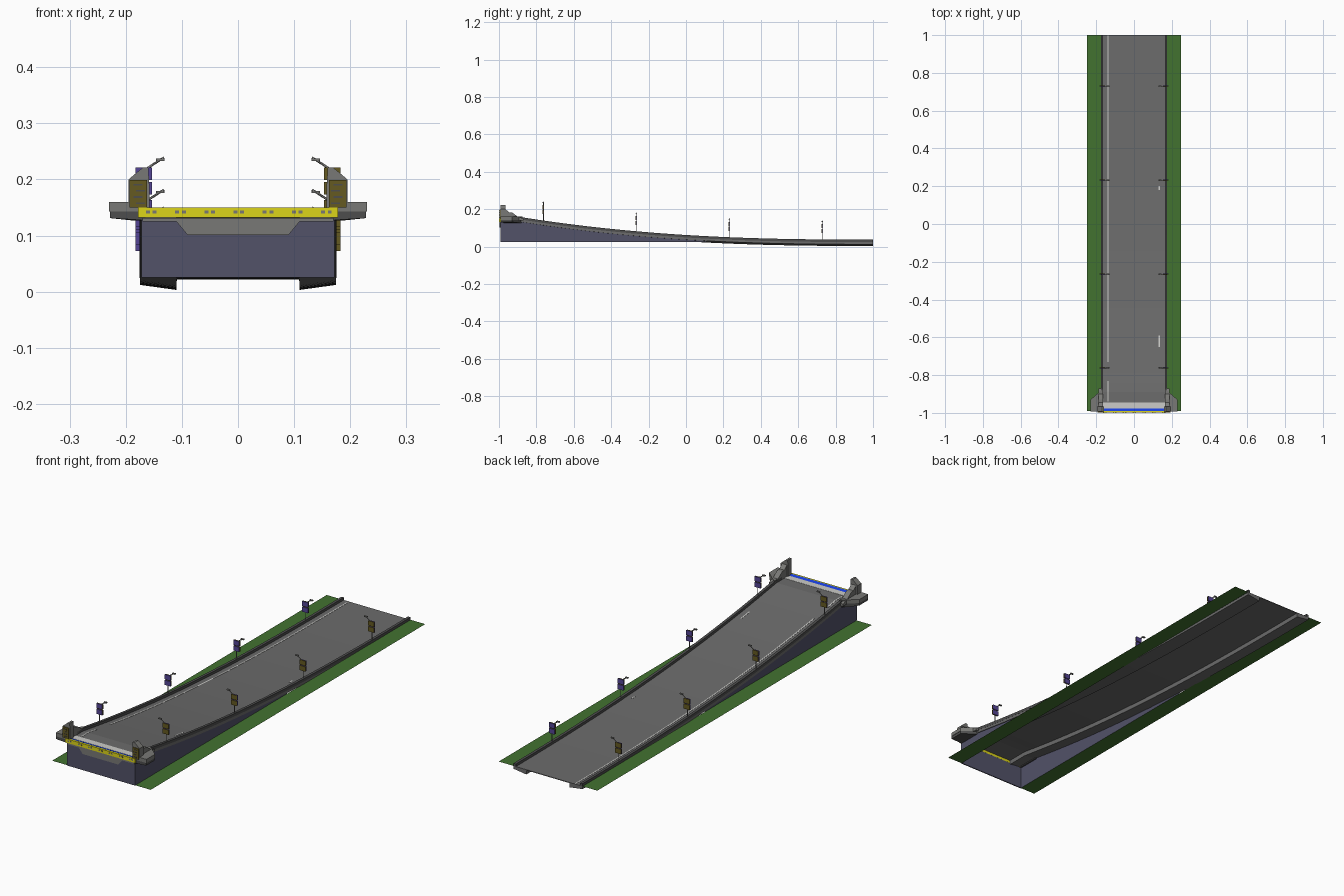
import bpy, bmesh, math

if "Cube" in bpy.data.objects:
    bpy.data.objects.remove(bpy.data.objects["Cube"])

def mat(name, r, g, b):
    m = bpy.data.materials.new(name)
    m.diffuse_color = (r, g, b, 1)
    m.use_nodes = True
    m.node_tree.nodes["Principled BSDF"].inputs["Base Color"].default_value = m.diffuse_color
    return m

ROAD = mat("asphalt grey", .15, .15, .15)
DARK = mat("parapet grey", .075, .075, .075)
CONC = mat("concrete grey", .19, .19, .18)
WALL = mat("slate purple", .085, .085, .14)
GRASS = mat("grass green", .055, .17, .03)
YEL = mat("barrier yellow", .72, .66, .01)
BLUE = mat("strip blue", .01, .05, .75)
WHITE = mat("line white", .6, .6, .58)
OLIVE = mat("olive brown", .13, .10, .015)
VIOLET = mat("banner violet", .09, .06, .30)

def deck(y):
    """Height of the road surface along the ramp."""
    return .025 + min(.121, .14 * ((1 - y) / 2) ** 2.5)

def finish(name, bm, m):
    bmesh.ops.recalc_face_normals(bm, faces=bm.faces)
    me = bpy.data.meshes.new(name)
    bm.to_mesh(me)
    bm.free()
    me.materials.append(m)
    ob = bpy.data.objects.new(name, me)
    bpy.context.collection.objects.link(ob)
    return ob

def rings(name, loops, m, cap=True):
    """Skin a chain of closed loops."""
    bm = bmesh.new()
    vs = [[bm.verts.new(p) for p in l] for l in loops]
    n = len(loops[0])
    for a, b in zip(vs, vs[1:]):
        for i in range(n):
            j = (i + 1) % n
            bm.faces.new((a[i], a[j], b[j], b[i]))
    if cap:
        bm.faces.new(vs[0])
        bm.faces.new(vs[-1])
    return finish(name, bm, m)

def loft(name, section, y0, y1, m, n=40):
    """Sweep an x/z section along the ramp curve."""
    ys = [y0 + (y1 - y0) * i / n for i in range(n + 1)]
    return rings(name, [[(x, y, deck(y) + z) for x, z in section] for y in ys], m)

def box(name, x0, x1, y0, y1, z0, z1, m):
    return rings(name, [[(x0, y0, z), (x1, y0, z), (x1, y1, z), (x0, y1, z)]
                        for z in (z0, z1)], m)

def sheet(name, quads, m):
    bm = bmesh.new()
    for q in quads:
        bm.faces.new([bm.verts.new(p) for p in q])
    me = finish(name, bm, m)
    return me

# road deck with deeper edge flanges
half = [(.175, 0), (.175, -.013), (.11, -.022), (.109, -.003)]
loft("road_deck", half + [(-x, z) for x, z in reversed(half)], -.99, 1, ROAD)

# lane lines
def line(name, x, y0, y1):
    loft(name, [(x - .003, .0002), (x + .003, .0002), (x + .003, .0012), (x - .003, .0012)],
         y0, y1, WHITE, 24)
line("left_lane_line", -.137, -.73, 1)
line("left_lane_line_end", -.137, -.94, -.83)
line("right_lane_dash_front", .134, -.65, -.59)
line("right_lane_dash_back", .134, .18, .20)

# retaining walls: front wall and tapering sides, open underneath
box("front_wall", -.172, .172, -.993, -.988, .025, .128, WALL)
for s, side in ((-1, "left"), (1, "right")):
    ys = [-.99 + i * 1.1 / 30 for i in range(31)]
    top = [max(.0255, deck(y) - .012) for y in ys]
    sheet(side + "_wall", [[(s * .172, ys[i], .025), (s * .172, ys[i + 1], .025),
                            (s * .172, ys[i + 1], top[i + 1]), (s * .172, ys[i], top[i])]
                           for i in range(30)], WALL)
    # grass verge
    sheet(side + "_grass", [[(s * .172, -.99, .025), (s * .25, -.99, .025),
                             (s * .25, 1, .025), (s * .172, 1, .025)]], GRASS)
    # parapet
    loft(side + "_parapet", [(s * .163, -.001), (s * .1755, -.001),
                             (s * .1755, .012), (s * .163, .012)], -.93, 1, DARK)

# girder end under the front edge
g = [(-.17, .131), (-.17, .125), (-.11, .125), (-.09, .101),
     (.09, .101), (.11, .125), (.17, .125), (.17, .131)]
rings("girder_end", [[(x, y, z) for x, z in g] for y in (-.997, -.99)], CONC)

# yellow front barrier with small dashes, blue rear face and pale strip
box("front_barrier", -.178, .178, -.999, -.991, .132, .150, YEL)
for i in range(7):
    x = -.156 + i * .052
    for dx in (-.008, .004):
        box("barrier_dash", x + dx, x + dx + .007, -1, -.9985, .139, .145, CONC)
rings("blue_rear_strip", [[(x, -.991, .1462), (x, -.977, .1465), (x, -.991, .1502)]
                          for x in (-.165, .165)], BLUE)
box("stop_strip", -.163, .163, -.976, -.945, .1455, .1468, WHITE)

# bridge corner towers
for s, side in ((-1, "left"), (1, "right")):
    plan = [(.165, -.875), (.19, -.895), (.23, -.93), (.23, -.992), (.165, -.992)]
    rings(side + "_corner_platform", [[(s * x, y, z) for x, y in plan]
                                      for z in (.143, .160)], CONC)
    low = [[(s * (x if x < .2 else .228), y, .143) for x, y in plan],
           [(s * (x if x < .2 else .228), y, .131 if x > .2 else .127) for x, y in plan]]
    rings(side + "_corner_corbel", low, DARK)
    tower = [(.158, .146), (.195, .146), (.195, .2), (.17, .221), (.160, .221), (.158, .19)]
    rings(side + "_tower", [[(s * x, y, z) for x, z in tower] for y in (-.992, -.965)], CONC)
    wing = [(-.966, .146), (-.966, .2), (-.945, .183), (-.93, .182), (-.90, .160),
            (-.87, .150), (-.87, .138)]
    rings(side + "_tower_wing", [[(s * x, y, z) for y, z in wing] for x in (.163, .188)], CONC)
    box(side + "_tower_panel", s * .162, s * .193, -.997, -.992, .150, .199, OLIVE)
    for k in range(4):
        z = .156 + k * .011
        box(side + "_panel_stripe", s * (.166 + .004 * (k % 2)), s * (.182 + .004 * (k % 2)),
            -.9985, -.996, z, z + .003, DARK)

# lamp posts with leaning arms and two-sided banners
def tube(name, pts, r, m):
    cu = bpy.data.curves.new(name, "CURVE")
    cu.dimensions = "3D"
    cu.bevel_depth = r
    cu.bevel_resolution = 0
    cu.use_fill_caps = True
    sp = cu.splines.new("POLY")
    sp.points.add(len(pts) - 1)
    for p, c in zip(sp.points, pts):
        p.co = (*c, 1)
    cu.materials.append(m)
    bpy.context.collection.objects.link(bpy.data.objects.new(name, cu))

for y in (-.762, -.266, .231, .729):
    z = deck(y)
    for s in (-1, 1):
        tube("lamp_post", [(s * .169, y, z), (s * .169, y, z + .085),
                           (s * .160, y, z + .094), (s * .132, y, z + .112)], .002, CONC)
        box("lamp_head", s * .131, s * .146, y - .004, y + .004, z + .106, z + .110, CONC)
        front, back = (VIOLET, OLIVE) if s < 0 else (OLIVE, VIOLET)
        for lo, hi in ((.046, .068), (.072, .094)):
            box("banner_front", s * .153, s * .183, y - .004, y - .001, z + lo, z + hi, front)
            box("banner_back", s * .153, s * .183, y + .001, y + .004, z + lo, z + hi, back)
